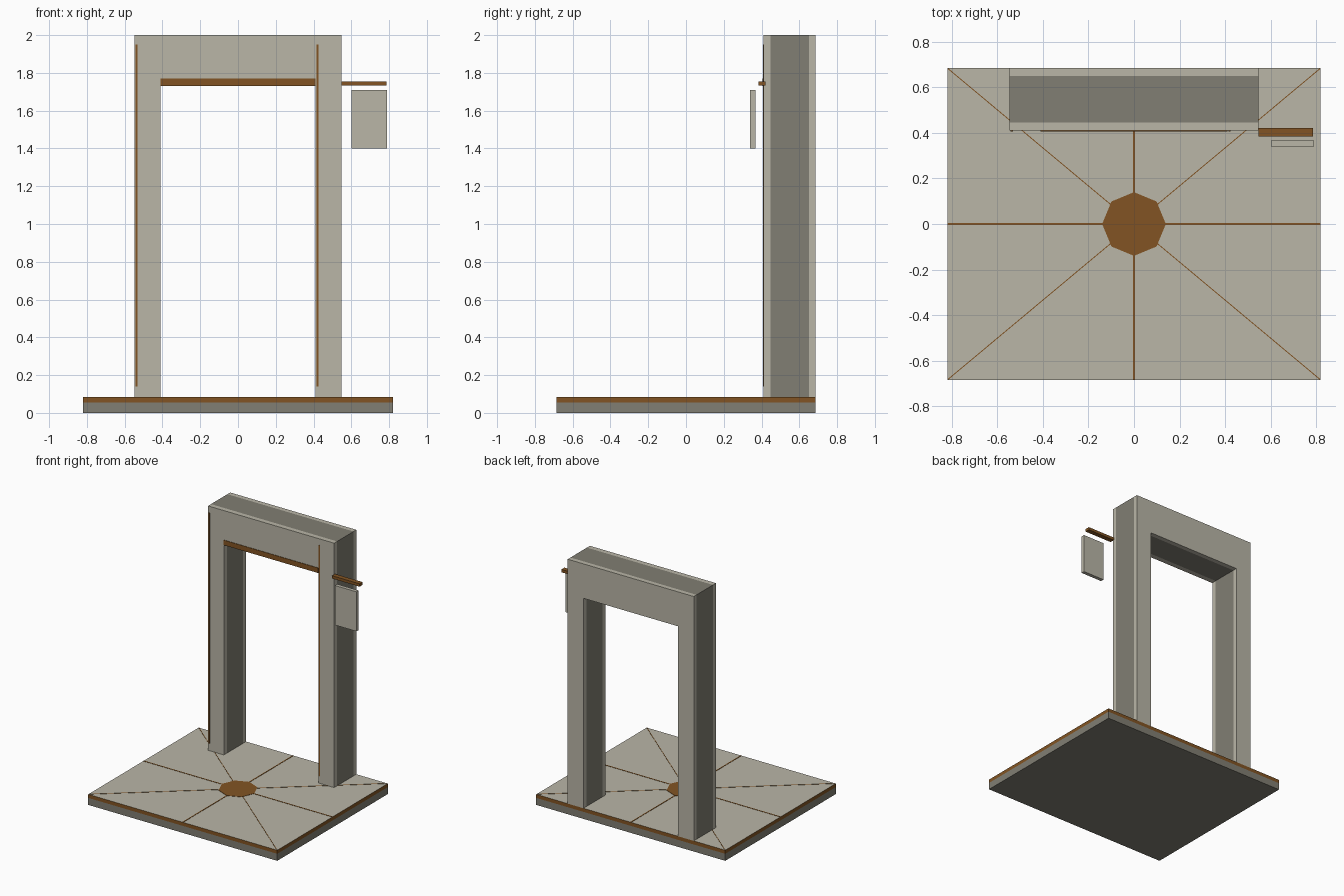
import bpy, bmesh, math
from mathutils import Matrix

if "Cube" in bpy.data.objects:
    bpy.data.objects.remove(bpy.data.objects["Cube"])


def material(name, rgb):
    m = bpy.data.materials.new(name)
    lin = [((c / 255 + 0.055) / 1.055) ** 2.4 for c in rgb]
    m.diffuse_color = (*lin, 1)
    m.use_nodes = True
    m.node_tree.nodes["Principled BSDF"].inputs["Base Color"].default_value = m.diffuse_color
    return m


STONE = material("pale stone", (186, 182, 167))
DARK = material("dark stone", (129, 126, 115))
BROWN = material("bronze brown", (130, 84, 35))


def finish(name, bm, *mats):
    bmesh.ops.recalc_face_normals(bm, faces=bm.faces)
    me = bpy.data.meshes.new(name)
    bm.to_mesh(me)
    bm.free()
    for m in mats:
        me.materials.append(m)
    ob = bpy.data.objects.new(name, me)
    bpy.context.collection.objects.link(ob)
    return ob


def box(name, x, y, z, mat, angle=0):
    bm = bmesh.new()
    bmesh.ops.create_cube(bm, size=1)
    for v in bm.verts:
        v.co = [lo + (hi - lo) * (c + 0.5) for c, (lo, hi) in zip(v.co, (x, y, z))]
    bm.transform(Matrix.Rotation(angle, 4, 'Z'))
    return finish(name, bm, mat)


def extrude(name, outline, steps, place, mats, band_mats, caps):
    """Stack copies of an outline; each band between copies has its own material."""
    bm = bmesh.new()
    rings = [[bm.verts.new(place(a, b, s)) for a, b in outline] for s in steps]
    n = len(outline)
    for band, (r0, r1) in enumerate(zip(rings, rings[1:])):
        for i in range(n):
            j = (i + 1) % n
            bm.faces.new((r0[i], r0[j], r1[j], r1[i])).material_index = band_mats[band]
    for ring, idx in ((rings[0], caps[0]), (rings[-1], caps[1])):
        bm.faces.new(ring).material_index = idx
    return finish(name, bm, *mats)


X, Y, TOP = 0.82, 0.685, 0.083

# Floor platform: dark plinth, brown edge band, pale top
extrude("floor_platform", [(-X, -Y), (X, -Y), (X, Y), (-X, Y)], [0, 0.055, TOP],
        lambda a, b, s: (a, b, s), [STONE, DARK, BROWN], [1, 2], [1, 0])

# Door frame: pale front and back bands around a dark core
frame = [(-0.547, TOP), (-0.547, 2), (0.547, 2), (0.547, TOP),
         (0.41, TOP), (0.41, 1.73), (-0.41, 1.73), (-0.41, TOP)]
extrude("door_frame", frame, [0.41, 0.447, 0.65, Y],
        lambda a, b, s: (a, s, b), [STONE, DARK], [0, 1, 0], [0, 0])

# Octagonal floor medallion
bm = bmesh.new()
bmesh.ops.create_cone(bm, cap_ends=True, segments=8, radius1=0.14, radius2=0.14, depth=0.002)
# a corner must lie on each axis
corner = max(bm.verts, key=lambda v: v.co.x).co
bm.transform(Matrix.Translation((0, 0, TOP + 0.001)) @
             Matrix.Rotation(-math.atan2(corner.y, corner.x), 4, 'Z'))
finish("floor_medallion", bm, BROWN)

# Radiating floor inlays: straight ones to the edges, thin ones to the corners
diag = math.atan2(Y, X)
for k in range(4):
    length = (X, Y)[k % 2]
    box("floor_inlay_straight", (0.13, length), (-0.004, 0.004), (TOP, TOP + 0.002),
        BROWN, k * math.pi / 2)
for a in (diag, math.pi - diag, math.pi + diag, -diag):
    box("floor_inlay_diagonal", (0.13, math.hypot(X, Y) - 0.004), (-0.002, 0.002),
        (TOP, TOP + 0.002), BROWN, a)

# Brown trim on the front of the frame
for x in (-0.537, 0.42):
    box("post_trim", (x - 0.005, x + 0.005), (0.407, 0.411), (0.14, 1.95), BROWN)
box("lintel_trim", (-0.41, 0.41), (0.406, 0.411), (1.731, 1.77), BROWN)

# Side bracket and hanging sign panel
box("sign_bracket", (0.547, 0.787), (0.384, 0.421), (1.733, 1.755), BROWN)
box("sign_panel", (0.602, 0.79), (0.34, 0.368), (1.40, 1.71), STONE)
